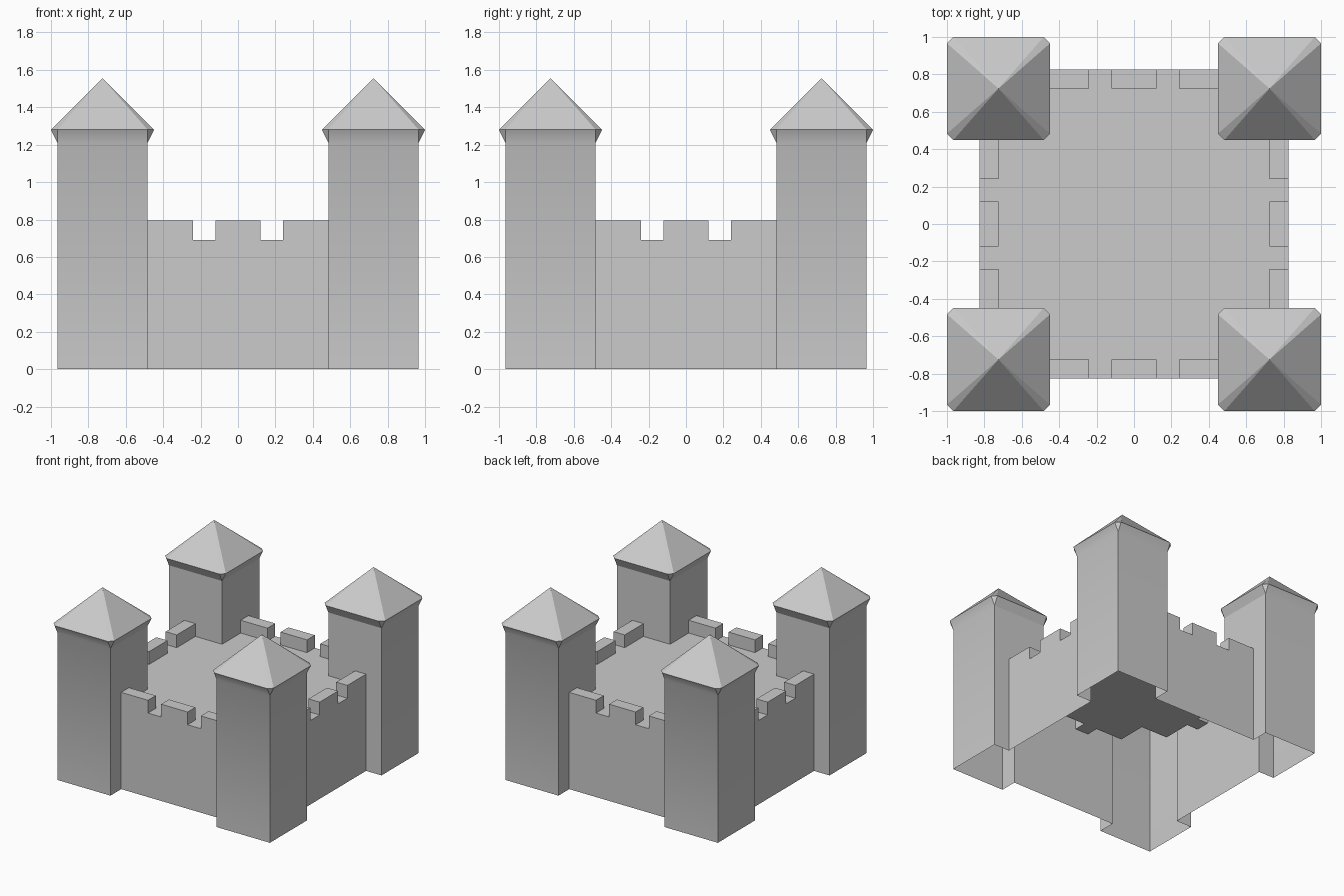
import bpy, bmesh, math
from mathutils import Vector, Matrix

if "Cube" in bpy.data.objects:
    bpy.data.objects.remove(bpy.data.objects["Cube"])

# Plan of one quarter: merlon edges, tower edge, parapet inside, wall face, tower face
CUTS = [0, 0.12, 0.24, 0.483, 0.725, 0.826, 0.966]
DECK, MERLON, TOWER, EAVES, APEX = 0.69, 0.795, 1.21, 1.28, 1.555
N = len(CUTS) - 1

stone = bpy.data.materials.new("grey_stone")
stone.use_nodes = True
GREY = (0.6, 0.6, 0.6, 1)
stone.diffuse_color = GREY
stone.node_tree.nodes["Principled BSDF"].inputs["Base Color"].default_value = GREY


def height(i, j):
    """Height of the shell over one cell of the quarter plan."""
    lo, hi = min(i, j), max(i, j)
    if hi >= N:
        return 0
    if lo >= 3:
        return TOWER
    if hi == 5:
        return 0
    if hi == 4 and lo != 1:
        return MERLON
    return DECK


def add_face(bm, points, outward):
    face = bm.faces.new([bm.verts.new(p) for p in points])
    face.normal_update()
    if face.normal.dot(outward) < 0:
        face.normal_flip()


def tidy(bm):
    bmesh.ops.remove_doubles(bm, verts=bm.verts, dist=0.0005)
    bmesh.ops.dissolve_limit(bm, angle_limit=math.radians(1),
                             verts=bm.verts, edges=bm.edges)


def finish(bm, name):
    """Smooth only the shallow bends, then mirror the quarter to all sides."""
    bm.normal_update()
    for face in bm.faces:
        face.smooth = True
    for edge in bm.edges:
        edge.smooth = edge.calc_face_angle(0) < math.radians(28)
    mesh = bpy.data.meshes.new(name)
    bm.to_mesh(mesh)
    bm.free()
    mesh.materials.append(stone)
    obj = bpy.data.objects.new(name, mesh)
    bpy.context.collection.objects.link(obj)
    mirror = obj.modifiers.new("four_sides", 'MIRROR')
    mirror.use_axis = (True, True, False)


curtain, tower = bmesh.new(), bmesh.new()
for i in range(N):
    for j in range(N):
        h = height(i, j)
        x0, x1, y0, y1 = CUTS[i], CUTS[i + 1], CUTS[j], CUTS[j + 1]
        # Deck and merlon tops
        if h in (DECK, MERLON):
            add_face(curtain, [(x0, y0, h), (x1, y0, h), (x1, y1, h), (x0, y1, h)],
                     Vector((0, 0, 1)))
        # Upright walls wherever the height steps
        sides = [(height(i + 1, j), (x1, y0), (x1, y1), Vector((1, 0, 0))),
                 (height(i, j + 1), (x0, y1), (x1, y1), Vector((0, 1, 0)))]
        for other, a, b, out in sides:
            if other != h:
                bm = tower if TOWER in (h, other) else curtain
                add_face(bm, [(*a, h), (*b, h), (*b, other), (*a, other)],
                         out if h > other else -out)

# Curtain walls with hollow merlons, open underneath
tidy(curtain)
finish(curtain, "curtain_walls")

# Flared eaves with clipped corners and a pyramid roof on the tower
tidy(tower)
centre = (CUTS[3] + CUTS[N]) / 2
half, eave = CUTS[N] - centre, 1 - centre
base = Matrix.Translation((centre, centre, 0))
for k in range(4):
    turn = base @ Matrix.Rotation(k * math.pi / 2, 4, 'Z')
    p, q, a, b, c, tip = [turn @ Vector(v) for v in (
        (half, -half, TOWER), (half, half, TOWER),
        (eave, -half, EAVES), (eave, half, EAVES),
        (half, eave, EAVES), (0, 0, APEX))]
    for points in ([p, q, b, a], [q, c, b], [a, b, tip], [b, c, tip]):
        middle = sum(points, Vector()) / len(points)
        add_face(tower, points, middle - Vector((centre, centre, middle.z)))
bmesh.ops.remove_doubles(tower, verts=tower.verts, dist=0.0005)
finish(tower, "corner_towers")
